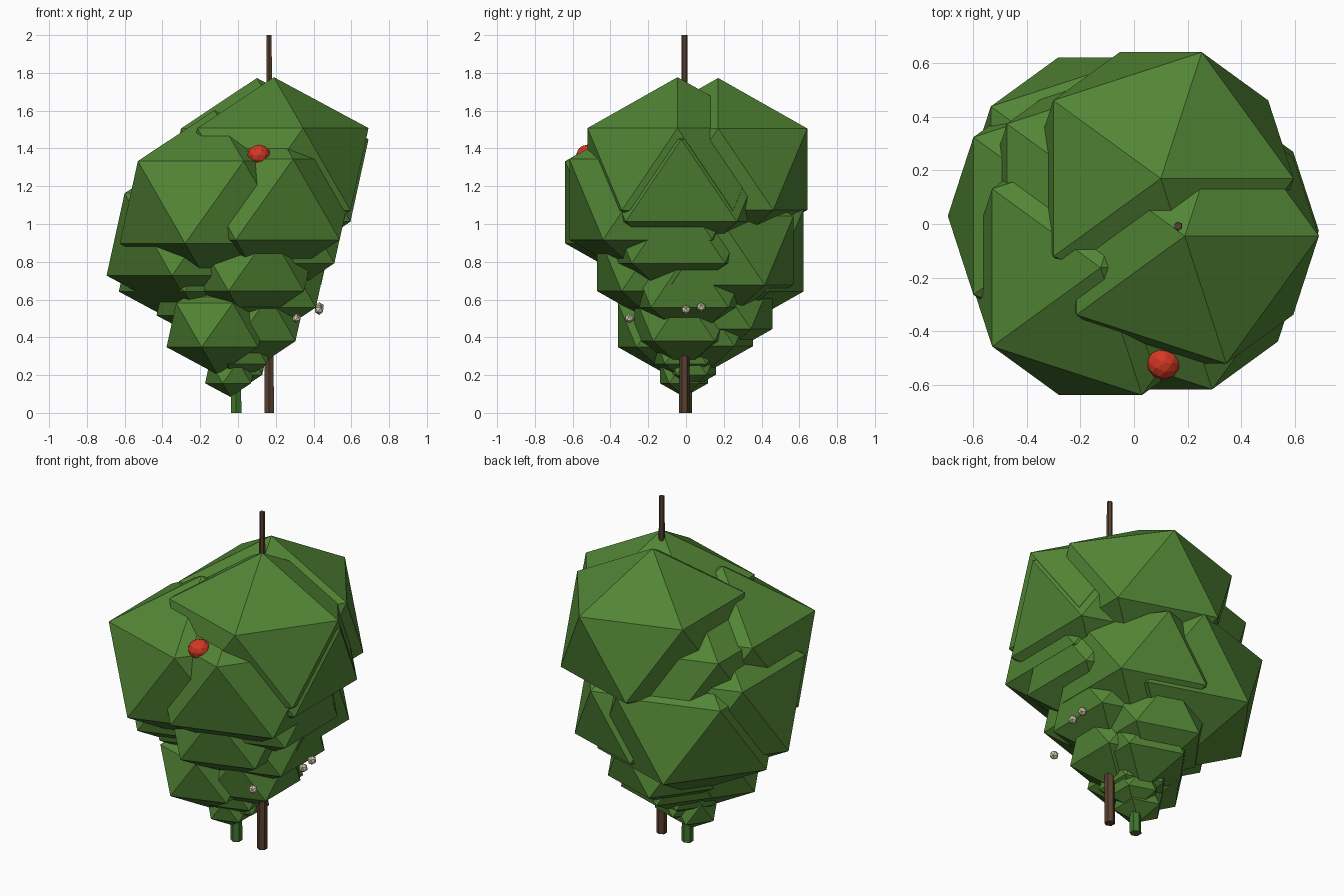
import bpy


def material(name, rgb):
    m = bpy.data.materials.new(name)
    m.diffuse_color = (*rgb, 1)
    return m


LEAF = material("leaf green", (0.085, 0.235, 0.036))
STEM = material("stem green", (0.05, 0.18, 0.028))
WOOD = material("stake brown", (0.10, 0.052, 0.03))
RED = material("fruit red", (0.66, 0.04, 0.018))
CREAM = material("blossom cream", (0.66, 0.60, 0.42))


def ball(name, mat, pos, r, squash=1.0, sub=1):
    bpy.ops.mesh.primitive_ico_sphere_add(subdivisions=sub, radius=r, location=pos)
    o = bpy.context.object
    o.name = name
    o.scale.z = squash
    o.data.materials.append(mat)


def pole(name, mat, sides, r1, r2, height, x, y):
    bpy.ops.mesh.primitive_cone_add(vertices=sides, radius1=r1, radius2=r2,
                                    depth=height, location=(x, y, height / 2))
    o = bpy.context.object
    o.name = name
    o.data.materials.append(mat)


# Stem and support stake
pole("stem", STEM, 6, 0.032, 0.02, 1.3, -0.01, 0)
pole("stake", WOOD, 6, 0.029, 0.015, 2.0, 0.165, -0.008)

# Leaf clumps spiralling up the stem: x, y, z, radius
CLUMPS = [
    (-0.04, -0.01, 0.215, 0.15), (0.02, 0.03, 0.26, 0.15), (0.0, 0.0, 0.34, 0.21),
    (-0.11, -0.105, 0.465, 0.30), (0.03, 0.10, 0.47, 0.30), (0.08, -0.01, 0.50, 0.31),
    (0.02, 0.16, 0.58, 0.35), (-0.10, 0.04, 0.66, 0.37), (0.13, 0.02, 0.71, 0.39),
    (0.06, -0.13, 0.80, 0.40), (0.10, 0.17, 0.86, 0.47), (-0.13, 0.145, 0.86, 0.56),
    (-0.195, 0.03, 0.945, 0.56), (0.17, -0.04, 0.975, 0.47), (-0.07, 0.08, 1.10, 0.56),
    (-0.125, -0.163, 1.115, 0.56), (0.14, -0.15, 1.13, 0.55), (0.19, -0.025, 1.23, 0.56),
    (0.19, -0.045, 1.29, 0.56), (0.10, 0.17, 1.29, 0.555),
]
for i, (x, y, z, r) in enumerate(CLUMPS):
    ball(f"leaf_clump_{i + 1}", LEAF, (x, y, z), r, 0.87)

# Ripe fruit and blossoms
ball("fruit", RED, (0.11, -0.52, 1.365), 0.062, 0.9, 2)
for i, p in enumerate([(0.31, -0.30, 0.50), (0.43, 0.0, 0.545), (0.43, 0.08, 0.56)]):
    ball(f"blossom_{i + 1}", CREAM, p, 0.026)
